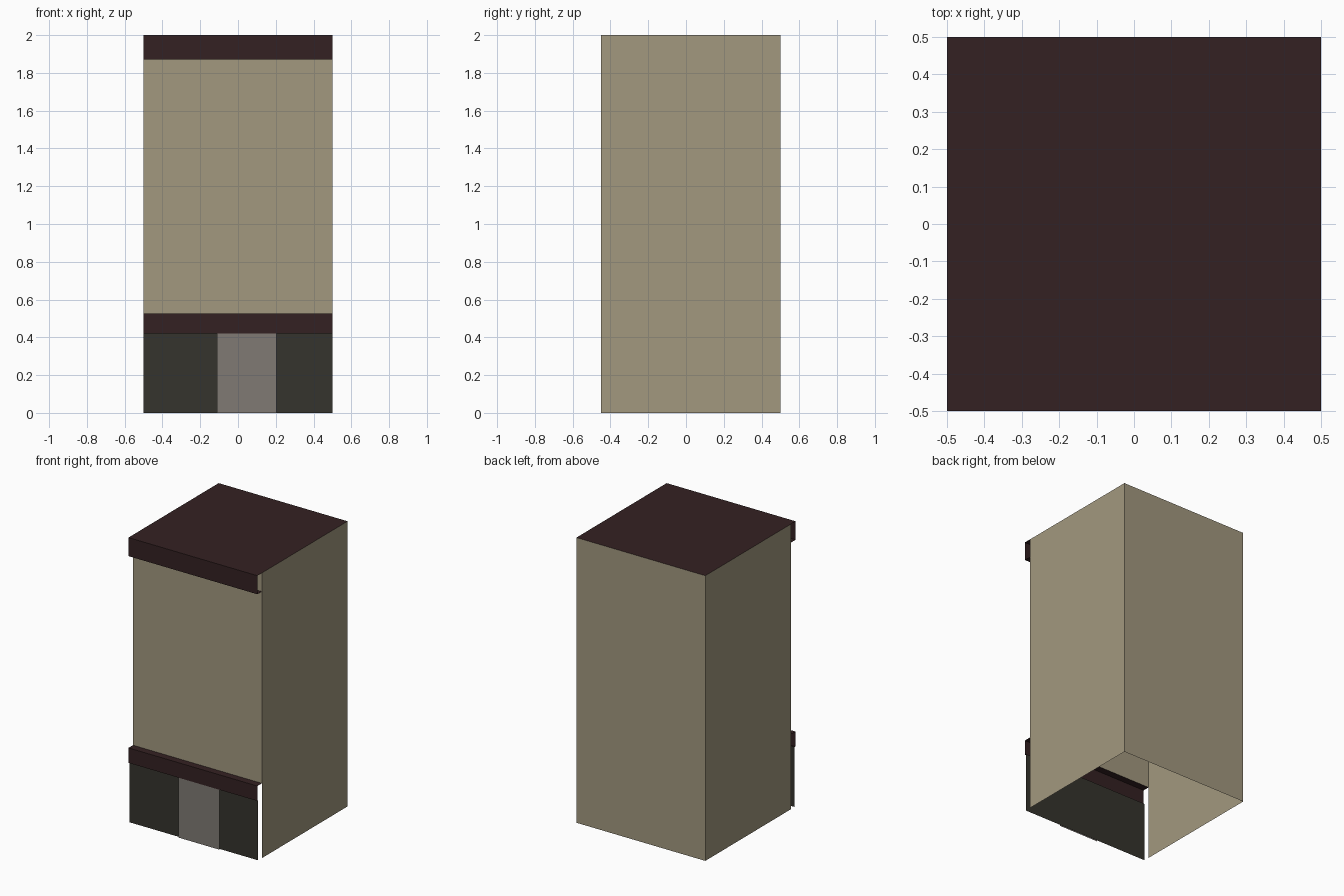
import bpy
import bmesh

cube = bpy.data.objects.get("Cube")
if cube:
    bpy.data.objects.remove(cube, do_unlink=True)


def material(name, rgb):
    mat = bpy.data.materials.new(name)
    mat.use_nodes = True
    color = (*rgb, 1.0)
    mat.diffuse_color = color
    bsdf = mat.node_tree.nodes["Principled BSDF"]
    bsdf.inputs["Base Color"].default_value = color
    bsdf.inputs["Roughness"].default_value = 0.9
    return mat


tan = material("tan wall", (0.361, 0.314, 0.212))
maroon = material("dark maroon trim", (0.034, 0.015, 0.016))
charcoal = material("charcoal shopfront", (0.036, 0.034, 0.026))
grey = material("grey door", (0.216, 0.195, 0.174))


def sweep(name, path, vector, mat):
    """Open sheet: sweep a polyline along a vector."""
    bm = bmesh.new()
    start = [bm.verts.new(p) for p in path]
    end = [bm.verts.new([a + b for a, b in zip(p, vector)]) for p in path]
    for i in range(len(path) - 1):
        bm.faces.new((start[i], end[i], end[i + 1], start[i + 1]))
    mesh = bpy.data.meshes.new(name)
    bm.to_mesh(mesh)
    bm.free()
    mesh.materials.append(mat)
    obj = bpy.data.objects.new(name, mesh)
    bpy.context.collection.objects.link(obj)
    return obj


HALF, TOP = 0.5, 2.0
FRONT, WALL, SHOP = -0.5, -0.45, -0.49
LEDGE, LINTEL, CORNICE = 0.525, 0.42, 1.87


def across(name, profile, mat, x0=-HALF, x1=HALF):
    """Sweep a (y, z) profile from left to right, facing outwards."""
    return sweep(name, [(x0, y, z) for y, z in profile], (x1 - x0, 0, 0), mat)


# Side and back walls, open at the bottom and front
sweep("side_and_back_walls",
      [(HALF, WALL, 0), (HALF, HALF, 0), (-HALF, HALF, 0), (-HALF, WALL, 0)],
      (0, 0, TOP), tan).data.flip_normals()

# Upper front wall
across("front_wall", [(WALL, LEDGE), (WALL, TOP)], tan)

# Roof and cornice folded from one sheet with open ends
across("roof_and_cornice",
       [(WALL, CORNICE), (FRONT, CORNICE), (FRONT, TOP), (HALF, TOP)], maroon)

# Trim band above the shopfront
across("shop_trim",
       [(SHOP, LINTEL), (FRONT, LINTEL), (FRONT, LEDGE), (WALL, LEDGE)], maroon)

# Shopfront panel and the door standing just ahead of it
across("shopfront", [(SHOP, 0), (SHOP, LINTEL)], charcoal)
across("door", [(FRONT, 0), (FRONT, LINTEL)], grey, -0.11, 0.205)

# Point every sheet outwards
for obj in bpy.context.collection.objects:
    if obj.type == "MESH" and obj.name == "side_and_back_walls":
        bm = bmesh.new()
        bm.from_mesh(obj.data)
        for face in bm.faces:
            if face.normal.dot(face.calc_center_median() * 1.0) < 0:
                face.normal_flip()
        bm.to_mesh(obj.data)
        bm.free()
